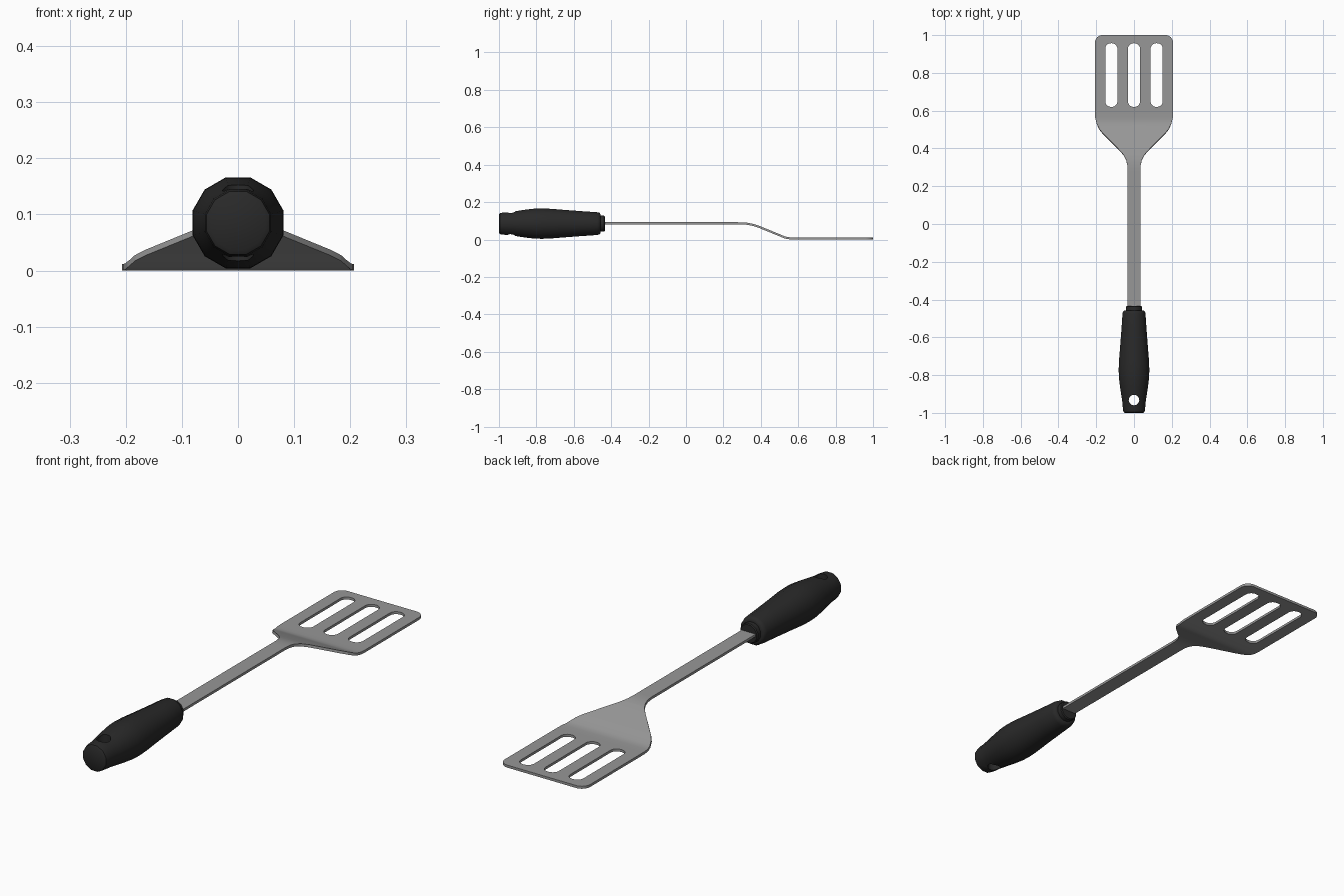
import bpy, bmesh, math

if "Cube" in bpy.data.objects:
    bpy.data.objects.remove(bpy.data.objects["Cube"])

def material(name, v):
    m = bpy.data.materials.new(name)
    m.diffuse_color = (v, v, v, 1)
    m.use_nodes = True
    m.node_tree.nodes["Principled BSDF"].inputs["Base Color"].default_value = m.diffuse_color
    return m

steel = material("brushed_steel", 0.31)
rubber = material("black_rubber", 0.022)

def activate(ob):
    bpy.ops.object.select_all(action='DESELECT')
    ob.select_set(True)
    bpy.context.view_layer.objects.active = ob

def arc(cx, cy, r, a0, a1, n=8):
    return [(cx + r * math.cos(math.radians(a0 + (a1 - a0) * i / n)),
             cy + r * math.sin(math.radians(a0 + (a1 - a0) * i / n))) for i in range(n + 1)]

# Steel blade and shaft: half outline mirrored, plus three slots
half = [(0.034, -0.55), (0.034, 0.29), (0.036, 0.315), (0.042, 0.34), (0.053, 0.362), (0.07, 0.383),
        (0.165, 0.478), (0.184, 0.502), (0.197, 0.53), (0.205, 0.56), (0.207, 0.59)]
half += arc(0.167, 0.96, 0.04, 0, 90)
outline = half + [(-x, y) for x, y in reversed(half)]

def slot(cx):
    r = 0.032
    return (arc(cx + r - 0.03, 0.957 - 0.03, 0.03, 0, 90) + arc(cx - r + 0.03, 0.957 - 0.03, 0.03, 90, 180)
            + arc(cx - r + 0.03, 0.62 + 0.03, 0.03, 180, 270) + arc(cx + r - 0.03, 0.62 + 0.03, 0.03, 270, 360))

cu = bpy.data.curves.new("blade_outline", 'CURVE')
cu.dimensions = '2D'
cu.fill_mode = 'BOTH'
for pts in [outline] + [slot(c) for c in (-0.12, 0, 0.12)]:
    sp = cu.splines.new('POLY')
    sp.points.add(len(pts) - 1)
    for p, (x, y) in zip(sp.points, pts):
        p.co = (x, y, 0, 1)
    sp.use_cyclic_u = True
blade = bpy.data.objects.new("blade_and_shaft", cu)
bpy.context.collection.objects.link(blade)
activate(blade)
bpy.ops.object.convert(target='MESH')
blade = bpy.context.object

# Cut cross lines and bend the sheet from shaft height down to the blade
bend = [(0.27, 0.087), (0.30, 0.0865), (0.33, 0.084), (0.36, 0.078), (0.39, 0.068),
        (0.50, 0.023), (0.525, 0.0125), (0.54, 0.008), (0.56, 0.006)]

def height(y):
    if y <= bend[0][0]:
        return bend[0][1]
    for (y0, z0), (y1, z1) in zip(bend, bend[1:]):
        if y <= y1:
            return z0 + (z1 - z0) * (y - y0) / (y1 - y0)
    return bend[-1][1]

bm = bmesh.new()
bm.from_mesh(blade.data)
bmesh.ops.remove_doubles(bm, verts=bm.verts, dist=1e-5)
for y, _ in bend:
    bmesh.ops.bisect_plane(bm, geom=bm.verts[:] + bm.edges[:] + bm.faces[:], dist=1e-6,
                           plane_co=(0, y, 0), plane_no=(0, 1, 0))
for f in bm.faces:
    if f.normal.z < 0:
        f.normal_flip()
for v in bm.verts:
    v.co.z = height(v.co.y)
bm.to_mesh(blade.data)
bm.free()
blade.data.materials.clear()
blade.data.materials.append(steel)
mod = blade.modifiers.new("thickness", 'SOLIDIFY')
mod.thickness = 0.011
mod.offset = 0
bpy.ops.object.modifier_apply(modifier=mod.name)
bpy.ops.object.shade_smooth_by_angle(angle=math.radians(35))

# Twelve-sided grip swept along y, with collar at the shaft end
profile = [(-1.0, 0.050), (-0.995, 0.058), (-0.98, 0.061), (-0.95, 0.063), (-0.91, 0.069), (-0.86, 0.077),
           (-0.81, 0.083), (-0.77, 0.084), (-0.72, 0.082), (-0.65, 0.076), (-0.56, 0.069),
           (-0.475, 0.063), (-0.463, 0.060), (-0.457, 0.052), (-0.457, 0.044),
           (-0.438, 0.044), (-0.434, 0.040)]
ZC, N = 0.085, 12
bm = bmesh.new()
rings = []
for y, r in profile:
    rings.append([bm.verts.new((r * math.cos(math.radians(15 + 360 * i / N)), y,
                                ZC + r * math.sin(math.radians(15 + 360 * i / N)))) for i in range(N)])
for a, b in zip(rings, rings[1:]):
    for i in range(N):
        bm.faces.new((a[i], a[(i + 1) % N], b[(i + 1) % N], b[i]))
bm.faces.new(rings[0])
bm.faces.new(rings[-1])
bmesh.ops.recalc_face_normals(bm, faces=bm.faces)
me = bpy.data.meshes.new("handle")
bm.to_mesh(me)
bm.free()
handle = bpy.data.objects.new("handle", me)
bpy.context.collection.objects.link(handle)
me.materials.append(rubber)

# Hanging hole through the grip
bpy.ops.mesh.primitive_cylinder_add(vertices=20, radius=0.028, depth=0.4, location=(0, -0.932, ZC))
cutter = bpy.context.object
cutter.name = "hole_cutter"
cutter.hide_render = True
cutter.data.materials.append(rubber)
activate(handle)
mod = handle.modifiers.new("hole", 'BOOLEAN')
mod.operation = 'DIFFERENCE'
mod.solver = 'EXACT'
mod.object = cutter
bpy.ops.object.modifier_apply(modifier=mod.name)
bpy.data.objects.remove(cutter)
activate(handle)
bpy.ops.object.shade_smooth_by_angle(angle=math.radians(40))
